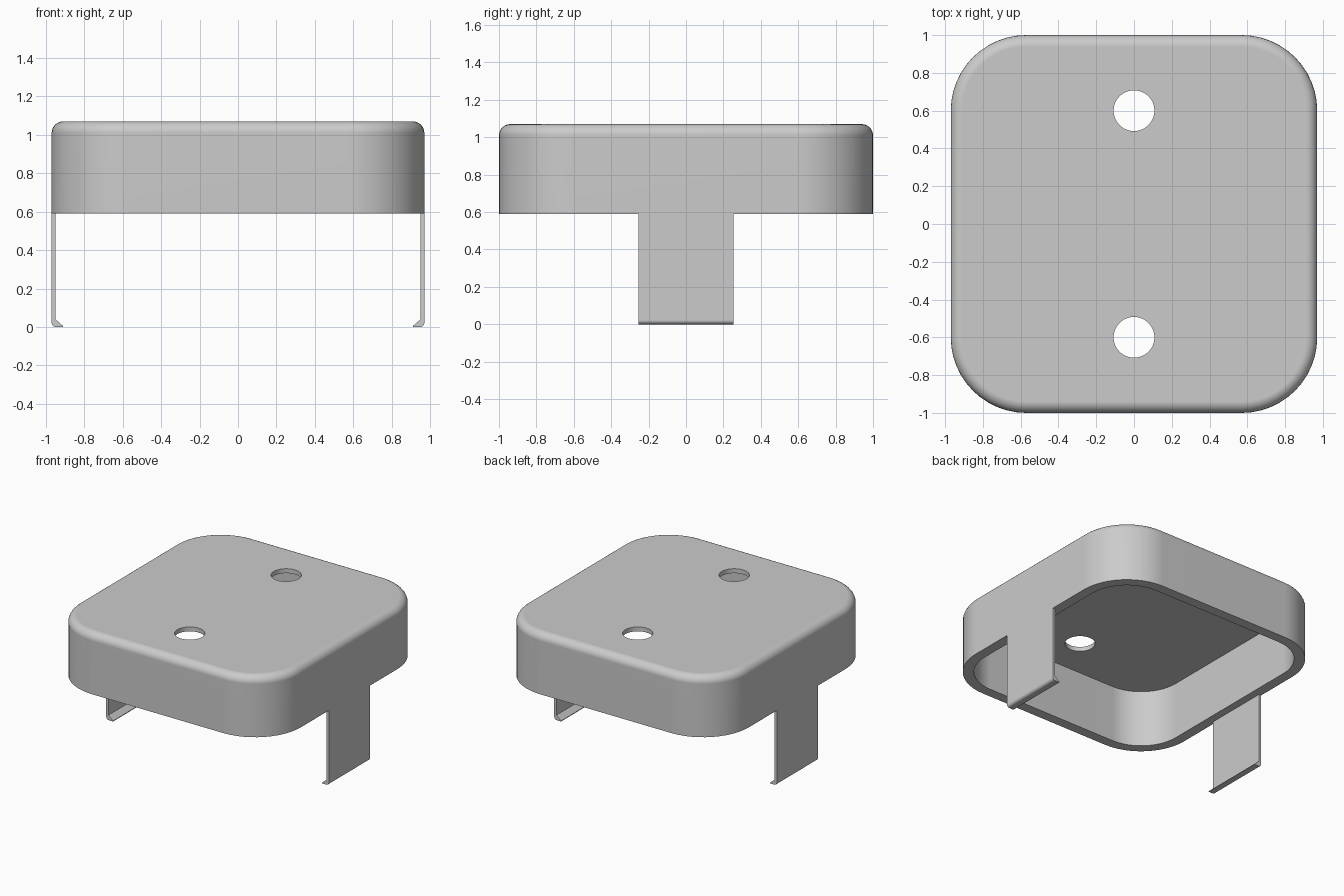
import bpy, bmesh
from math import sin, cos, pi

cube = bpy.data.objects.get("Cube")
if cube:
    bpy.data.objects.remove(cube, do_unlink=True)

# Main dimensions
HX, HY, CORNER = 0.97, 1.0, 0.4
BASE, TOP = 0.59, 1.07
WALL, ROOF, FILLET = 0.08, 0.035, 0.06
HOLE_Y, HOLE_R = 0.6, 0.108
LEG_HALF = 0.255

grey = bpy.data.materials.new("plain grey")
colour = (0.6, 0.6, 0.6, 1)
grey.diffuse_color = colour
grey.use_nodes = True
grey.node_tree.nodes["Principled BSDF"].inputs["Base Color"].default_value = colour


def make_object(name, bm):
    bmesh.ops.recalc_face_normals(bm, faces=bm.faces)
    mesh = bpy.data.meshes.new(name)
    bm.to_mesh(mesh)
    bm.free()
    mesh.materials.append(grey)
    obj = bpy.data.objects.new(name, mesh)
    bpy.context.collection.objects.link(obj)
    return obj


def select_only(obj):
    bpy.ops.object.select_all(action='DESELECT')
    obj.select_set(True)
    bpy.context.view_layer.objects.active = obj


def smooth(obj):
    select_only(obj)
    bpy.ops.object.shade_smooth_by_angle(angle=pi / 6)
    mod = obj.modifiers.new("flat face shading", 'WEIGHTED_NORMAL')
    mod.keep_sharp = True


def rounded_ring(bm, inset, z, steps=12):
    """Rounded rectangle of vertices, inset from the outer outline."""
    r = CORNER - inset
    verts = []
    for q, (sx, sy) in enumerate([(1, 1), (-1, 1), (-1, -1), (1, -1)]):
        for i in range(steps + 1):
            a = (q + i / steps) * pi / 2
            verts.append(bm.verts.new((sx * (HX - CORNER) + r * cos(a),
                                       sy * (HY - CORNER) + r * sin(a), z)))
    return verts


# Cover: one hollow shell lofted from the ceiling, round the rim, to the top
bm = bmesh.new()
sections = [(WALL, TOP - ROOF), (WALL, BASE), (0, BASE)]
for i in range(7):
    a = i / 6 * pi / 2
    sections.append((FILLET * (1 - cos(a)), TOP - FILLET * (1 - sin(a))))
rings = [rounded_ring(bm, inset, z) for inset, z in sections]
for low, high in zip(rings, rings[1:]):
    for i in range(len(low)):
        j = (i + 1) % len(low)
        bm.faces.new((low[i], low[j], high[j], high[i]))
bm.faces.new(rings[0])
bm.faces.new(rings[-1])
cover = make_object("cover", bm)

# Two round screw holes through the roof
for side in (-1, 1):
    bpy.ops.mesh.primitive_cylinder_add(vertices=48, radius=HOLE_R, depth=0.3,
                                        location=(0, side * HOLE_Y, TOP))
    cutter = bpy.context.object
    cutter.name = "hole_cutter"
    cutter.hide_render = True
    cutter.data.materials.append(grey)
    cut = cover.modifiers.new("screw hole", 'BOOLEAN')
    cut.operation = 'DIFFERENCE'
    cut.solver = 'EXACT'
    cut.object = cutter
    select_only(cover)
    bpy.ops.object.modifier_apply(modifier=cut.name)
    bpy.data.objects.remove(cutter, do_unlink=True)
smooth(cover)

# Side clips: thin legs with an inward hook, extruded from one profile
profile = [(HX, BASE), (HX - 0.02, BASE), (HX - 0.02, 0.04),
           (HX - 0.06, 0.005), (HX - 0.06, 0)]
bend = 0.022
for i in range(6):
    a = -pi / 2 + i / 5 * pi / 2
    profile.append((HX - bend + bend * cos(a), bend + bend * sin(a)))
for name, side in (("left_clip", 1), ("right_clip", -1)):
    bm = bmesh.new()
    face = bm.faces.new([bm.verts.new((side * x, -LEG_HALF, z)) for x, z in profile])
    grown = bmesh.ops.extrude_face_region(bm, geom=[face])["geom"]
    bmesh.ops.translate(bm, vec=(0, 2 * LEG_HALF, 0),
                        verts=[v for v in grown if isinstance(v, bmesh.types.BMVert)])
    smooth(make_object(name, bm))
